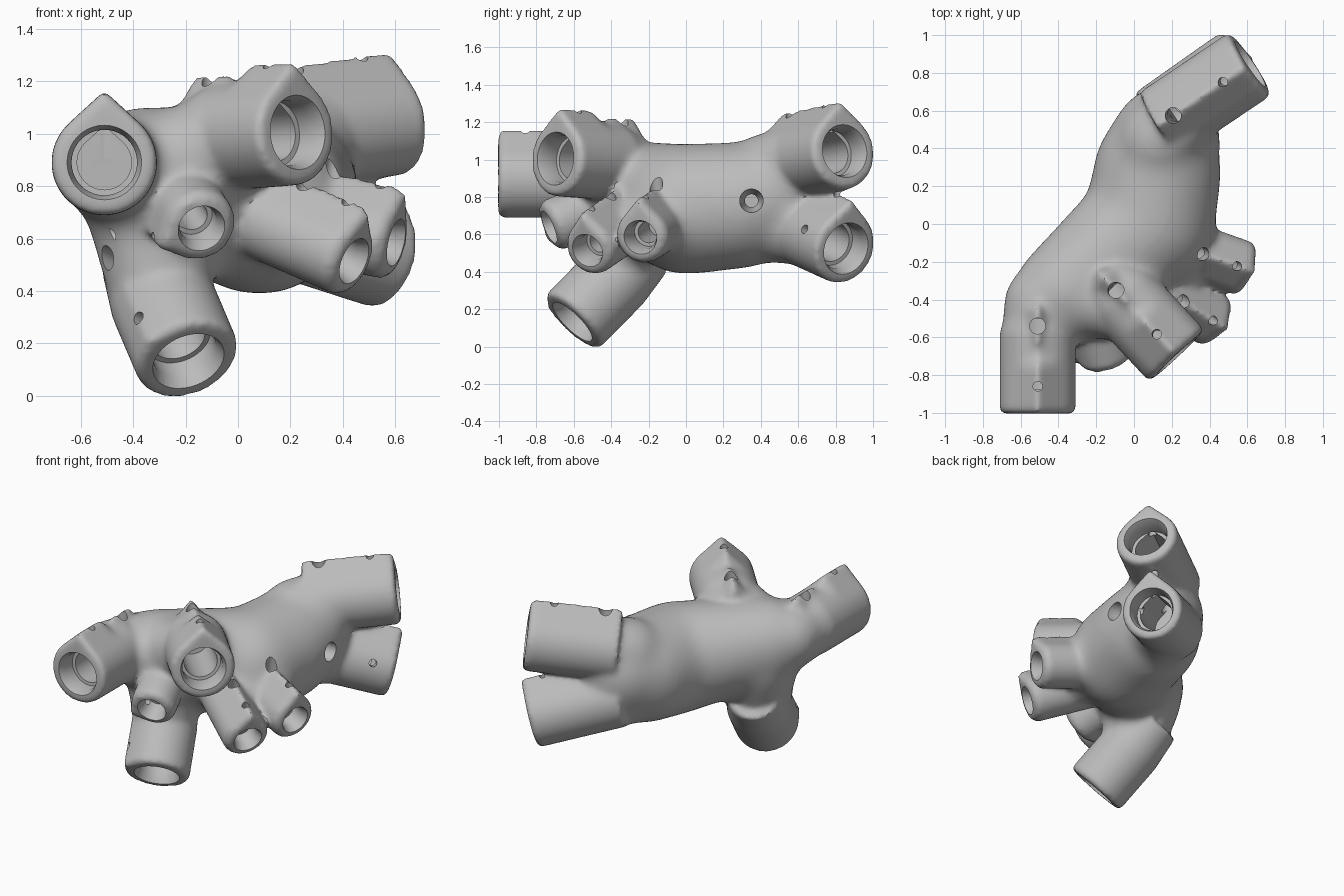
import bpy, bmesh, math
from mathutils import Vector

cube = bpy.data.objects.get("Cube")
if cube:
    bpy.data.objects.remove(cube, do_unlink=True)

SIDES = 40
BIG = dict(r=0.202, tip=0.274, rim=0.014, mouth=0.148, bore=0.125, core=0.104, depth=0.5,
           length=0.57, holes=((0.14, 0.025), (0.46, 0.042)))
SMALL = dict(r=0.147, tip=0.215, rim=0.026, mouth=0.098, bore=0.075, core=0.056, depth=0.3,
             length=0.42, holes=((0.1, 0.024), (0.3, 0.036)))
BIG_ROUND = dict(BIG, r=0.203, tip=0.22)
SMALL_LOW = dict(SMALL, r=0.143, tip=0.188)
LOWER = dict(BIG, r=0.197, tip=0.268)

# Sockets: end centre, outward direction, ridge direction, size, style, root, root radius
FRONT_ROOT = (-0.36, -0.36, 0.83)
SIDE_ROOT = (0.08, 0.0, 0.735)
SOCKETS = [
    ((-0.51, -1.0, 0.89), (0, -1, 0), (0, 0, 1), BIG, "boss", (-0.49, -0.42, 0.87), 0.207),
    ((0.225, -0.695, 1.005), (0.68, -0.73, 0.05), (0, 0, 1), BIG, "boss", FRONT_ROOT, 0.22),
    ((-0.19, -0.605, 0.135), (0.29, -0.67, -0.68), (-0.14, -0.16, 0.04), BIG_ROUND, "round",
     (-0.33, -0.31, 0.7), 0.25),
    ((-0.14, -0.73, 0.64), (0.26, -0.89, -0.38), (-0.85, -0.1, -0.45), SMALL_LOW, "ridge",
     FRONT_ROOT, 0.17),
    ((0.44, -0.525, 0.515), (0.8, -0.5, -0.35), (0, 0, 1), SMALL, "ridge", SIDE_ROOT, 0.17),
    ((0.6, -0.243, 0.585), (0.9, -0.32, -0.2), (0, 0, 1), SMALL, "ridge", SIDE_ROOT, 0.17),
    ((0.612, 0.846, 1.045), (0.82, 0.55, 0.12), (0, 0, 1), BIG, "ridge",
     (0.13, 0.44, 0.93), 0.22),
    ((0.57, 0.853, 0.525), (0.78, 0.55, -0.25), (0, 0, 1), LOWER, "ridge",
     (0.13, 0.44, 0.67), 0.22),
]


def frame(axis, up):
    axis, up = Vector(axis).normalized(), Vector(up)
    return axis, (up - axis * up.dot(axis)).normalized()


def loft(bm, end, axis, up, stations):
    """Teardrop tube; stations are (distance inward, radius, ridge height)."""
    axis, up = frame(axis, up)
    side = axis.cross(up)
    rings = []
    for dist, r, tip in stations:
        half = math.acos(min(1, r / tip))
        ring = []
        for i in range(SIDES):
            t = math.tau * i / SIDES
            t = t - math.tau if t > math.pi else t
            rad = r / math.cos(half - abs(t)) if abs(t) < half else r
            ring.append(bm.verts.new(Vector(end) - axis * dist
                                     + (up * math.cos(t) + side * math.sin(t)) * rad))
        rings.append(ring)
    faces = [bm.faces.new(rings[0]), bm.faces.new(rings[-1][::-1])]
    for a, b in zip(rings, rings[1:]):
        for i in range(SIDES):
            j = (i + 1) % SIDES
            faces.append(bm.faces.new((a[j], a[i], b[i], b[j])))
    bmesh.ops.recalc_face_normals(bm, faces=faces)


def limb(bm, p, rp, q, rq, steps=7):
    """Row of spheres that makes a soft tapered limb."""
    p, q = Vector(p), Vector(q)
    for i in range(steps):
        k = i / (steps - 1)
        ball = bmesh.ops.create_icosphere(bm, subdivisions=3, radius=rp + (rq - rp) * k)
        bmesh.ops.translate(bm, verts=ball["verts"], vec=p.lerp(q, k))


def make_object(name, bm):
    mesh = bpy.data.meshes.new(name)
    bm.to_mesh(mesh)
    bm.free()
    obj = bpy.data.objects.new(name, mesh)
    bpy.context.collection.objects.link(obj)
    return obj


def fuse(obj, voxel, rounds):
    remesh = obj.modifiers.new("fuse", "REMESH")
    remesh.mode = "VOXEL"
    remesh.voxel_size = voxel
    soften = obj.modifiers.new("soften", "SMOOTH")
    soften.factor = 0.5
    soften.iterations = rounds


def bake(obj):
    bpy.context.view_layer.update()
    graph = bpy.context.evaluated_depsgraph_get()
    mesh = bpy.data.meshes.new_from_object(obj.evaluated_get(graph))
    obj.modifiers.clear()
    obj.data = mesh


# Soft trunk with a stub towards each socket
bm = bmesh.new()
trunk = [(FRONT_ROOT, 0.277), (SIDE_ROOT, 0.355),
         ((0.125, 0.28, 0.755), 0.343), ((0.17, 0.45, 0.8), 0.29)]
for (p, rp), (q, rq) in zip(trunk, trunk[1:]):
    limb(bm, p, rp, q, rq)
for end, axis, up, size, style, root, root_r in SOCKETS:
    inner = Vector(end) - Vector(axis).normalized() * size["length"] * 0.6
    limb(bm, root, root_r, inner, size["r"] * 0.98)
joint = make_object("branching_joint", bm)
fuse(joint, 0.025, 35)
bake(joint)

# Sleeves with rounded rims, fused onto the trunk
bm = bmesh.new()
bm.from_mesh(joint.data)
for end, axis, up, size, style, root, root_r in SOCKETS:
    r, tip, rim, length = size["r"], size["tip"], size["rim"], size["length"]
    lip = [(-0.004, r - rim, tip - rim), (rim, r, tip)]
    if style == "ridge":
        loft(bm, end, axis, up, lip + [(length, r, tip)])
    elif style == "round":
        loft(bm, end, axis, up, lip + [(length * 0.6, r, r * 1.05),
                                       (length, r * 0.85, r * 0.85)])
    else:
        # Front ridge, plain neck, then a narrow ridge round the second screw
        loft(bm, end, axis, up, lip + [(0.24, r, tip), (0.3, r, r * 1.1),
                                       (0.42, r, r * 1.1), (length, r * 0.8, r * 0.8)])
        loft(bm, end, axis, up, [(0.33, 0.12, 0.2), (0.37, 0.155, 0.248),
                                 (0.55, 0.155, 0.248), (0.6, 0.11, 0.19)])
bm.to_mesh(joint.data)
bm.free()
fuse(joint, 0.016, 11)

# Stepped bores and screw holes
bores, holes = bmesh.new(), bmesh.new()
for end, axis, up, size, style, root, root_r in SOCKETS:
    m, b, c = size["mouth"], size["bore"], size["core"]
    loft(bores, end, axis, up, [(-0.02, m, m), (0.045, b, b), (0.12, b, b),
                                (0.121, c, c * 1.35), (size["depth"], c, c * 1.35)])
    ax, u = frame(axis, up)
    for dist, hr in size["holes"]:
        loft(holes, Vector(end) - ax * dist + u * 0.3, u, ax, [(0, hr, hr), (0.28, hr, hr)])
# Countersunk hole in the flank of the trunk, and a side hole in the lower socket
loft(holes, (0.56, 0.35, 0.78), (1, 0, 0), (0, 0, 1),
     [(0, 0.068, 0.068), (0.16, 0.06, 0.06), (0.22, 0.035, 0.035), (0.32, 0.035, 0.035)])
loft(holes, (0.58, 0.63, 0.63), (0.12, -0.14, 0.06), (0, 0, 1),
     [(0, 0.024, 0.024), (0.22, 0.024, 0.024)])
cutters = [make_object("bore_cutter", bores), make_object("hole_cutter", holes)]
for cutter in cutters:
    cutter.hide_render = True
    cut = joint.modifiers.new("cut", "BOOLEAN")
    cut.operation = "DIFFERENCE"
    cut.solver = "EXACT"
    cut.object = cutter
bake(joint)
for cutter in cutters:
    bpy.data.objects.remove(cutter, do_unlink=True)

# Plain grey finish
grey = bpy.data.materials.new("plain grey")
grey.use_nodes = True
colour = (0.5, 0.5, 0.5, 1)
grey.diffuse_color = colour
grey.node_tree.nodes["Principled BSDF"].inputs["Base Color"].default_value = colour
joint.data.materials.clear()
joint.data.materials.append(grey)
bpy.ops.object.select_all(action="DESELECT")
joint.select_set(True)
bpy.context.view_layer.objects.active = joint
bpy.ops.object.shade_smooth_by_angle(angle=math.radians(35))
